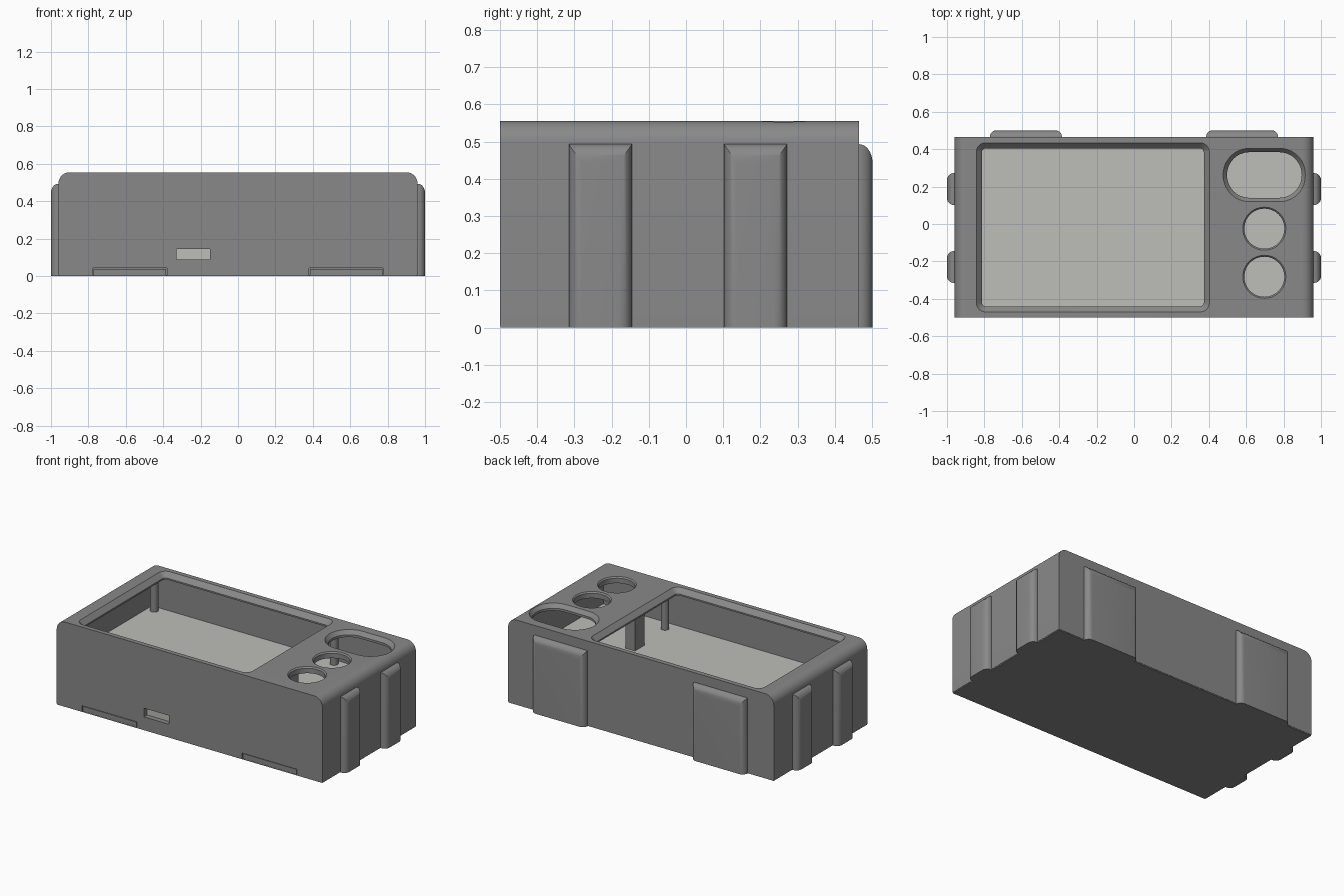
import bpy, bmesh, math

cube = bpy.data.objects.get("Cube")
if cube:
    bpy.data.objects.remove(cube, do_unlink=True)


def material(name, rgb):
    m = bpy.data.materials.new(name)
    m.use_nodes = True
    m.diffuse_color = (*rgb, 1)
    m.node_tree.nodes["Principled BSDF"].inputs["Base Color"].default_value = (*rgb, 1)
    return m


GREY = material("mid grey", (0.25, 0.25, 0.25))
PALE = material("pale grey", (0.51, 0.51, 0.48))


def finish(bm, name, mat):
    bmesh.ops.recalc_face_normals(bm, faces=bm.faces)
    me = bpy.data.meshes.new(name)
    bm.to_mesh(me)
    bm.free()
    ob = bpy.data.objects.new(name, me)
    bpy.context.collection.objects.link(ob)
    me.materials.append(mat)
    return ob


def loft(name, rings, mat=GREY):
    """Skin a stack of equal-length point rings and cap both ends."""
    bm = bmesh.new()
    loops = [[bm.verts.new(p) for p in ring] for ring in rings]
    n = len(loops[0])
    for a, b in zip(loops, loops[1:]):
        for i in range(n):
            j = (i + 1) % n
            bm.faces.new((a[i], a[j], b[j], b[i]))
    bm.faces.new(loops[0])
    bm.faces.new(loops[-1])
    return finish(bm, name, mat)


def box(name, x0, x1, y0, y1, z0, z1, mat=GREY):
    return loft(name, [[(x0, y0, z), (x1, y0, z), (x1, y1, z), (x0, y1, z)]
                       for z in (z0, z1)], mat)


def rounded_rect(cx, cy, hw, hh, r, z, steps=12):
    pts = []
    for k, (sx, sy) in enumerate(((1, 1), (-1, 1), (-1, -1), (1, -1))):
        for i in range(steps + 1):
            a = math.pi / 2 * (k + i / steps)
            pts.append((cx + sx * (hw - r) + r * math.cos(a),
                        cy + sy * (hh - r) + r * math.sin(a), z))
    return pts


def opening(cx, cy, hw, hh, r, lip, drop):
    """Cutter for a hole through the top with a sloping rim."""
    levels = ((0.45, 0), (TOP - drop, 0), (TOP, lip), (TOP + 0.05, lip))
    return loft("opening_cutter", [rounded_rect(cx, cy, hw + e, hh + e, r + e, z)
                                   for z, e in levels])


def cut(target, cutter):
    mod = target.modifiers.new("cut", "BOOLEAN")
    mod.operation = "DIFFERENCE"
    mod.solver = "EXACT"
    mod.object = cutter
    cutter.hide_render = True
    bpy.context.view_layer.objects.active = target
    bpy.ops.object.modifier_apply(modifier=mod.name)
    bpy.data.objects.remove(cutter, do_unlink=True)


def smooth(ob, angle=30):
    bpy.ops.object.select_all(action="DESELECT")
    ob.select_set(True)
    bpy.context.view_layer.objects.active = ob
    bpy.ops.object.shade_smooth_by_angle(angle=math.radians(angle))


TOP, W, FRONT, BACK, LID = 0.555, 0.96, -0.5, 0.465, 0.006
PLATE = 0.30   # height of the inner plate
CEIL = 0.515   # underside of the top wall

# Shell: profile with rounded upper side edges, pushed from front to back
R = 0.06
arc = [(W - R + R * math.cos(a), TOP - R + R * math.sin(a))
       for a in (math.pi / 2 * i / 10 for i in range(11))]
profile = [(W, LID)] + arc + [(-x, z) for x, z in reversed(arc)] + [(-W, LID)]
shell = loft("shell", [[(x, y, z) for x, z in profile] for y in (FRONT, BACK)])
cut(shell, box("cavity", -0.925, 0.925, -0.467, 0.432, -0.1, CEIL))

# Screen window and control holes in the top
cut(shell, opening(-0.22, -0.018, 0.593, 0.422, 0.02, 0.03, 0.03))
cut(shell, opening(0.697, 0.262, 0.2, 0.122, 0.121, 0.021, 0.025))
for y in (-0.025, -0.282):
    cut(shell, opening(0.697, y, 0.107, 0.107, 0.1065, 0.008, 0.008))

# Port slot and clip notches in the front wall
cut(shell, box("slot", -0.33, -0.15, -0.6, -0.46, 0.088, 0.145))
for s in (-1, 1):
    xs = sorted((s * 0.38, s * 0.776))
    cut(shell, box("notch", *xs, -0.6, -0.485, -0.1, 0.042))
smooth(shell)

# Lid with front clips
box("lid", -W + 0.002, W - 0.002, FRONT + 0.002, BACK - 0.002, 0, LID)
for s, side in ((-1, "right"), (1, "left")):
    xs = sorted((s * 0.384, s * 0.772))
    box("front_clip_" + side, *xs, FRONT + 0.003, -0.48, 0, 0.038)

# Inner plate and the supports above it
box("inner_block", -0.923, 0.923, -0.465, 0.43, 0.02, PLATE, PALE)
for x in (-0.875, 0.425):
    for y in (-0.39, 0.385):
        post = loft("post", [rounded_rect(x, y, 0.025, 0.025, 0.0249, z, 6)
                             for z in (PLATE, CEIL)])
        smooth(post)
box("inner_bracket", 0.39, 0.46, -0.13, -0.03, PLATE, CEIL)


def pad(name, along, centre, half, depth, base, sign):
    """Raised clip pad whose outer side and top edges are rounded over."""
    lo, hi = centre - half, centre + half
    d0, d1 = sorted((sign * (base - 0.01), sign * (base + depth)))
    if along == "y":
        ob = box(name, d0, d1, lo, hi, 0, 0.493)
        axis = 0
    else:
        ob = box(name, lo, hi, d0, d1, 0, 0.493)
        axis = 1
    outer = sign * (base + depth)
    bm = bmesh.new()
    bm.from_mesh(ob.data)
    edges = [e for e in bm.edges
             if all(abs(v.co[axis] - outer) < 1e-4 for v in e.verts)
             and max(v.co.z for v in e.verts) > 0.1]
    bmesh.ops.bevel(bm, geom=edges, offset=0.036, segments=8, profile=0.5,
                    affect="EDGES")
    # Stretch the top rounding downward
    for v in bm.verts:
        if v.co.z > 0.4:
            v.co.z = 0.493 - (0.493 - v.co.z) * 1.4
    bm.to_mesh(ob.data)
    bm.free()
    smooth(ob)


for s, side in ((-1, "right"), (1, "left")):
    pad(side + "_front_pad", "y", -0.23, 0.085, 0.04, W, s)
    pad(side + "_back_pad", "y", 0.187, 0.085, 0.04, W, s)
    pad("back_pad_" + side, "x", s * 0.578, 0.193, 0.036, BACK, 1)
